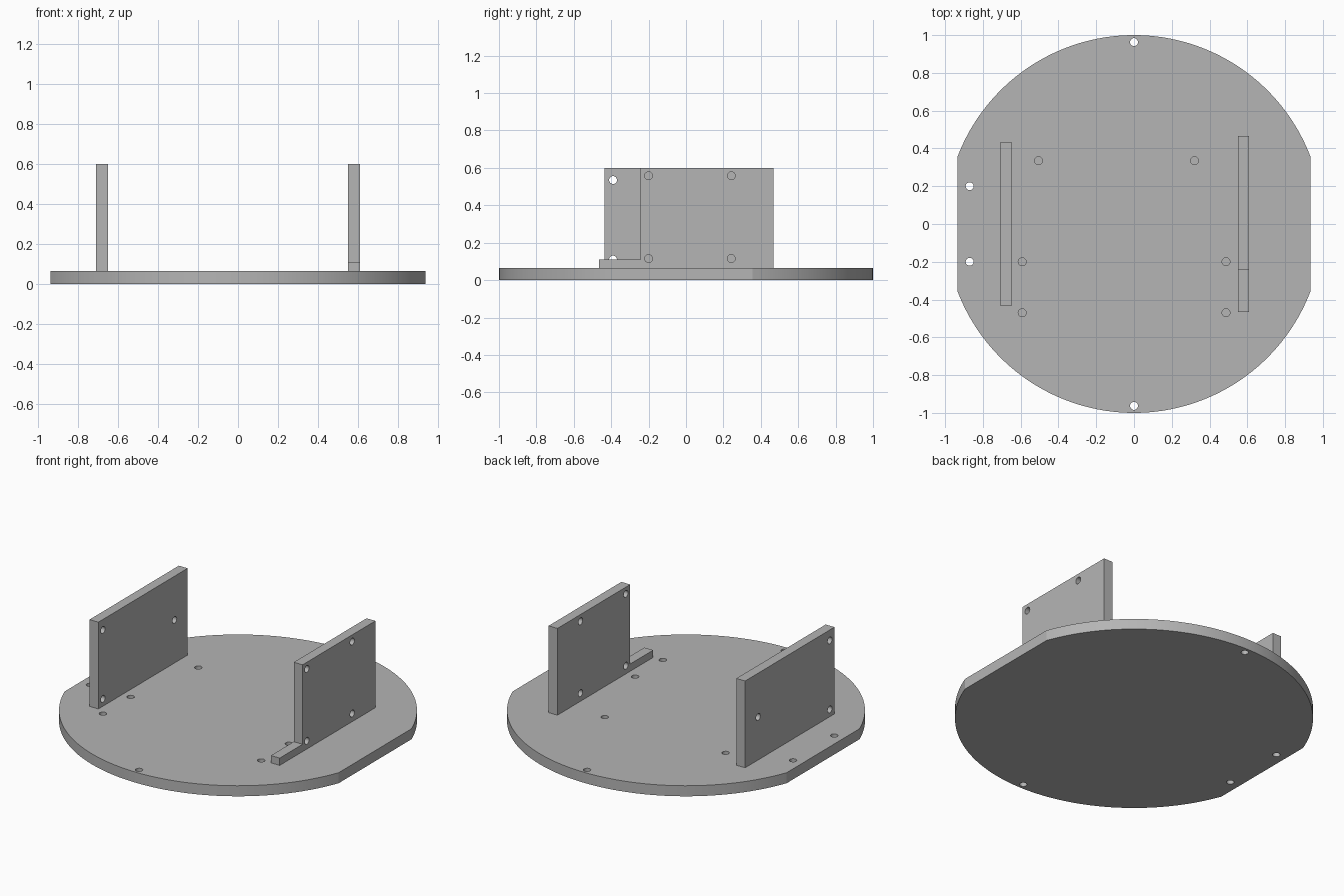
import bpy
import bmesh
import math
from mathutils import Matrix, Vector

if "Cube" in bpy.data.objects:
    bpy.data.objects.remove(bpy.data.objects["Cube"], do_unlink=True)

BASE_TOP = 0.065
HOLE_R = 0.021
GREY = (0.46, 0.46, 0.46, 1.0)

grey = bpy.data.materials.new("plain grey")
grey.use_nodes = True
grey.diffuse_color = GREY
grey.node_tree.nodes["Principled BSDF"].inputs["Base Color"].default_value = GREY


def make_object(name, bm):
    bmesh.ops.recalc_face_normals(bm, faces=bm.faces)
    mesh = bpy.data.meshes.new(name)
    bm.to_mesh(mesh)
    bm.free()
    obj = bpy.data.objects.new(name, mesh)
    obj.data.materials.append(grey)
    bpy.context.collection.objects.link(obj)
    return obj


def extrude_profile(name, points, direction):
    """Closed outline pushed along a direction to make a solid."""
    bm = bmesh.new()
    face = bm.faces.new([bm.verts.new(p) for p in points])
    result = bmesh.ops.extrude_face_region(bm, geom=[face], use_keep_orig=True)
    moved = [g for g in result["geom"] if isinstance(g, bmesh.types.BMVert)]
    bmesh.ops.translate(bm, verts=moved, vec=direction)
    return make_object(name, bm)


def drill(obj, holes, axis):
    """Cut round holes; each is (centre, length) along the axis."""
    turn = Vector((0, 0, 1)).rotation_difference(Vector(axis)).to_matrix().to_4x4()
    bm = bmesh.new()
    for centre, length in holes:
        bmesh.ops.create_cone(bm, cap_ends=True, segments=32, radius1=HOLE_R,
                              radius2=HOLE_R, depth=length,
                              matrix=Matrix.Translation(centre) @ turn)
    cutter = make_object("hole_cutter", bm)
    cutter.hide_render = True
    mod = obj.modifiers.new("holes", "BOOLEAN")
    mod.operation = "DIFFERENCE"
    mod.solver = "EXACT"
    mod.object = cutter
    bpy.ops.object.select_all(action="DESELECT")
    bpy.context.view_layer.objects.active = obj
    obj.select_set(True)
    bpy.ops.object.modifier_apply(modifier=mod.name)
    bpy.data.objects.remove(cutter, do_unlink=True)
    bpy.ops.object.shade_smooth_by_angle(angle=math.radians(20))


# Round base with two flat sides
flat = math.acos(0.935)
steps = 64
outline = []
for start in (flat, math.pi + flat):
    for i in range(steps + 1):
        a = start + (math.pi - 2 * flat) * i / steps
        outline.append((math.cos(a), math.sin(a), 0))
base = extrude_profile("base_plate", outline, (0, 0, BASE_TOP))

through = [(0, 0.963), (0, -0.963), (-0.87, 0.2), (-0.87, -0.2)]
blind = [(-0.505, 0.335), (0.32, 0.335)]
blind += [(x, y) for x in (-0.592, 0.487) for y in (-0.2, -0.47)]
drill(base,
      [((x, y, 0), 0.3) for x, y in through]
      + [((x, y, BASE_TOP), 0.09) for x, y in blind],
      (0, 0, 1))


# Upright plates
def upright(name, x, profile, holes):
    plate = extrude_profile(name, [(x, y, z) for y, z in profile], (0.06, 0, 0))
    drill(plate, [((x + 0.03, y, z), 0.2) for y, z in holes], (1, 0, 0))


upright("right_upright", -0.708,
        [(-0.435, BASE_TOP), (0.435, BASE_TOP), (0.435, 0.6), (-0.435, 0.6)],
        [(-0.39, 0.535), (-0.39, 0.11), (0.308, 0.33)])

# This one has a low foot running forward
upright("left_upright_with_foot", 0.55,
        [(-0.465, BASE_TOP), (0.467, BASE_TOP), (0.467, 0.6),
         (-0.242, 0.6), (-0.242, 0.11), (-0.465, 0.11)],
        [(y, z) for y in (-0.2, 0.242) for z in (0.115, 0.558)])
